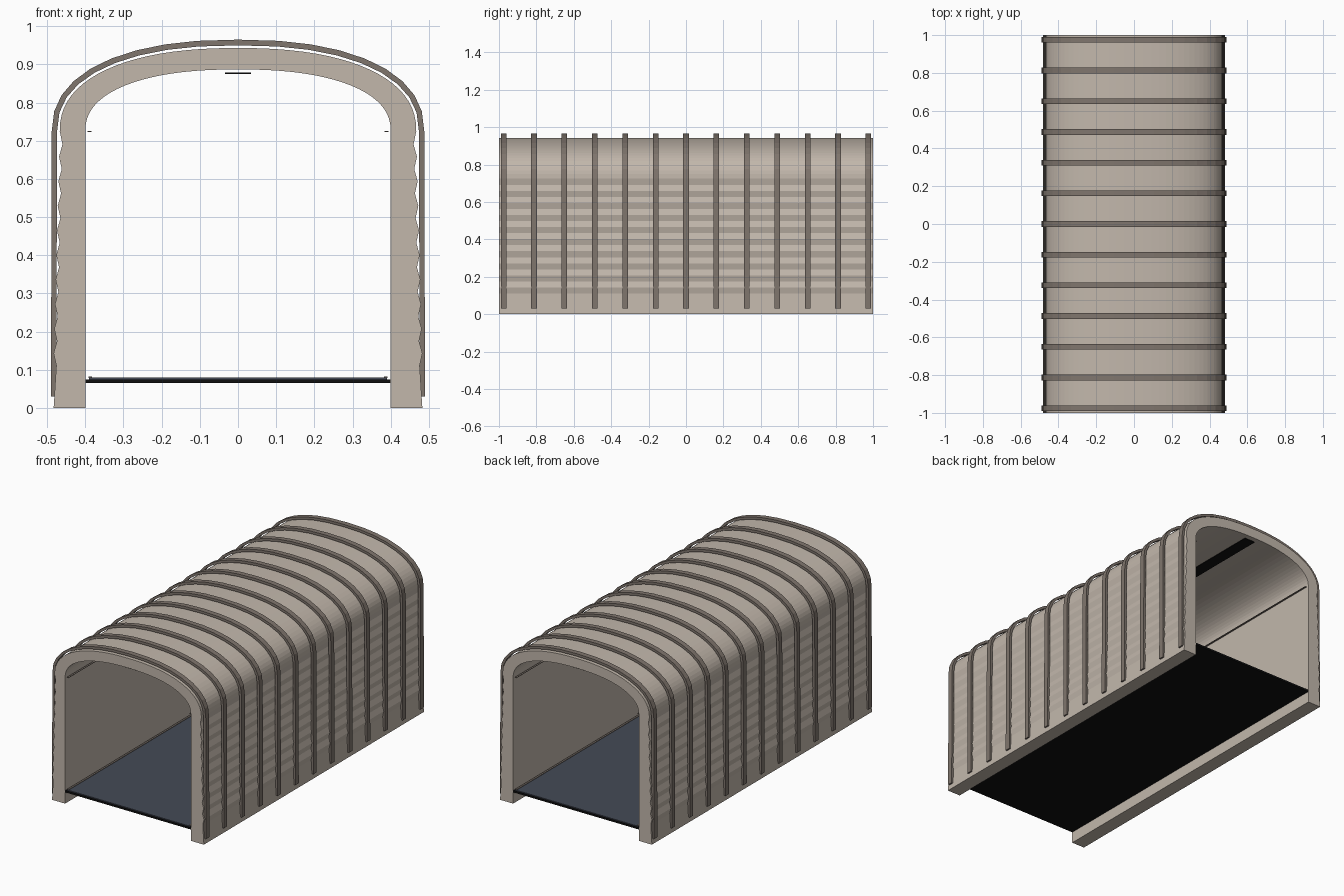
import bpy, bmesh, math

cube = bpy.data.objects.get("Cube")
if cube:
    bpy.data.objects.remove(cube, do_unlink=True)


def material(name, rgb):
    m = bpy.data.materials.new(name)
    m.use_nodes = True
    m.diffuse_color = (*rgb, 1)
    bsdf = m.node_tree.nodes["Principled BSDF"]
    bsdf.inputs["Base Color"].default_value = (*rgb, 1)
    bsdf.inputs["Roughness"].default_value = 0.8
    return m


TAN = material("warm stone", (0.54, 0.475, 0.41))
BROWN = material("dark taupe", (0.215, 0.18, 0.155))
SLATE = material("slate blue", (0.058, 0.068, 0.092))
BLACK = material("black", (0.005, 0.005, 0.005))

SPRING = 0.725  # height where the walls turn into the arch


def arch(half_width, rise, steps, power=2.3):
    """Squared arch from the +x springing point over to -x."""
    pts = []
    for i in range(steps + 1):
        t = math.pi * i / steps
        c, s = math.cos(t), max(math.sin(t), 0)
        x = math.copysign(abs(c) ** (2 / power), c) * half_width
        pts.append((x, SPRING + rise * s ** (2 / power)))
    return pts


def mirrored(leg, top):
    """Leg going up at +x, arch, then the same leg going down at -x."""
    return leg + top + [(-x, z) for x, z in reversed(leg)]


def band(name, outer, inner, y0, y1, mat):
    """Extrude the band between two open outlines of equal length along y."""
    bm = bmesh.new()
    rings = [[bm.verts.new((x, y, z)) for x, z in line]
             for line, y in ((outer, y0), (outer, y1), (inner, y1), (inner, y0))]
    for k in range(4):
        a, b = rings[k], rings[(k + 1) % 4]
        for i in range(len(a) - 1):
            bm.faces.new((a[i], a[i + 1], b[i + 1], b[i]))
    for i in (0, -1):
        bm.faces.new([r[i] for r in rings])
    bmesh.ops.recalc_face_normals(bm, faces=bm.faces)
    return finish(name, bm, mat)


def box(name, x, z0, z1, width, length, mat):
    bm = bmesh.new()
    bmesh.ops.create_cube(bm, size=1)
    for v in bm.verts:
        v.co = (x + v.co.x * width, v.co.y * length, z0 + (v.co.z + 0.5) * (z1 - z0))
    return finish(name, bm, mat)


def finish(name, bm, mat):
    mesh = bpy.data.meshes.new(name)
    bm.to_mesh(mesh)
    bm.free()
    mesh.materials.append(mat)
    ob = bpy.data.objects.new(name, mesh)
    bpy.context.collection.objects.link(ob)
    return ob


# Shell: leaning ridged outer walls, straight inner walls, arched roof
RIDGES, PITCH = 10, 0.0644
heights = [0.0]
for i in range(RIDGES):
    low = 0.111 + i * PITCH
    heights += [low, low + PITCH / 2]
heights.pop()
outer_leg = []
for i, z in enumerate(heights):
    lean = 0.483 - 0.02 * z / SPRING
    ridge = 0 if i == 0 else (-0.004 if i % 2 else 0.004)
    outer_leg.append((lean + ridge, z))
inner_leg = [(0.40, z) for z in heights]
band("tunnel_shell",
     mirrored(outer_leg, arch(0.467, 0.218, 40)),
     mirrored(inner_leg, arch(0.40, 0.162, 40)), -1, 1, TAN)

# Ribs: thirteen slim hoops standing just off the roof
rib_outer = mirrored([(0.49, 0.03)], arch(0.488, 0.24, 18))
rib_inner = mirrored([(0.476, 0.03)], arch(0.474, 0.225, 18))
for i in range(13):
    y = -0.975 + i * 0.1625
    band(f"rib_{i + 1}", rib_outer, rib_inner, y - 0.015, y + 0.015, BROWN)

# Floor: dark slab with a thin slate surface
box("floor_slab", 0, 0.065, 0.075, 0.80, 2.0, BLACK)
box("floor_surface", 0, 0.075, 0.08, 0.78, 1.99, SLATE)

# Trim: floor edges, wall rails and the ceiling strip
for side, sx in (("left", 1), ("right", -1)):
    box(f"floor_edge_{side}", sx * 0.387, 0.079, 0.083, 0.01, 1.98, BROWN)
    box(f"wall_rail_{side}", sx * 0.389, 0.723, 0.726, 0.01, 1.98, BROWN)
box("ceiling_strip", 0, 0.875, 0.879, 0.068, 1.96, BLACK)
